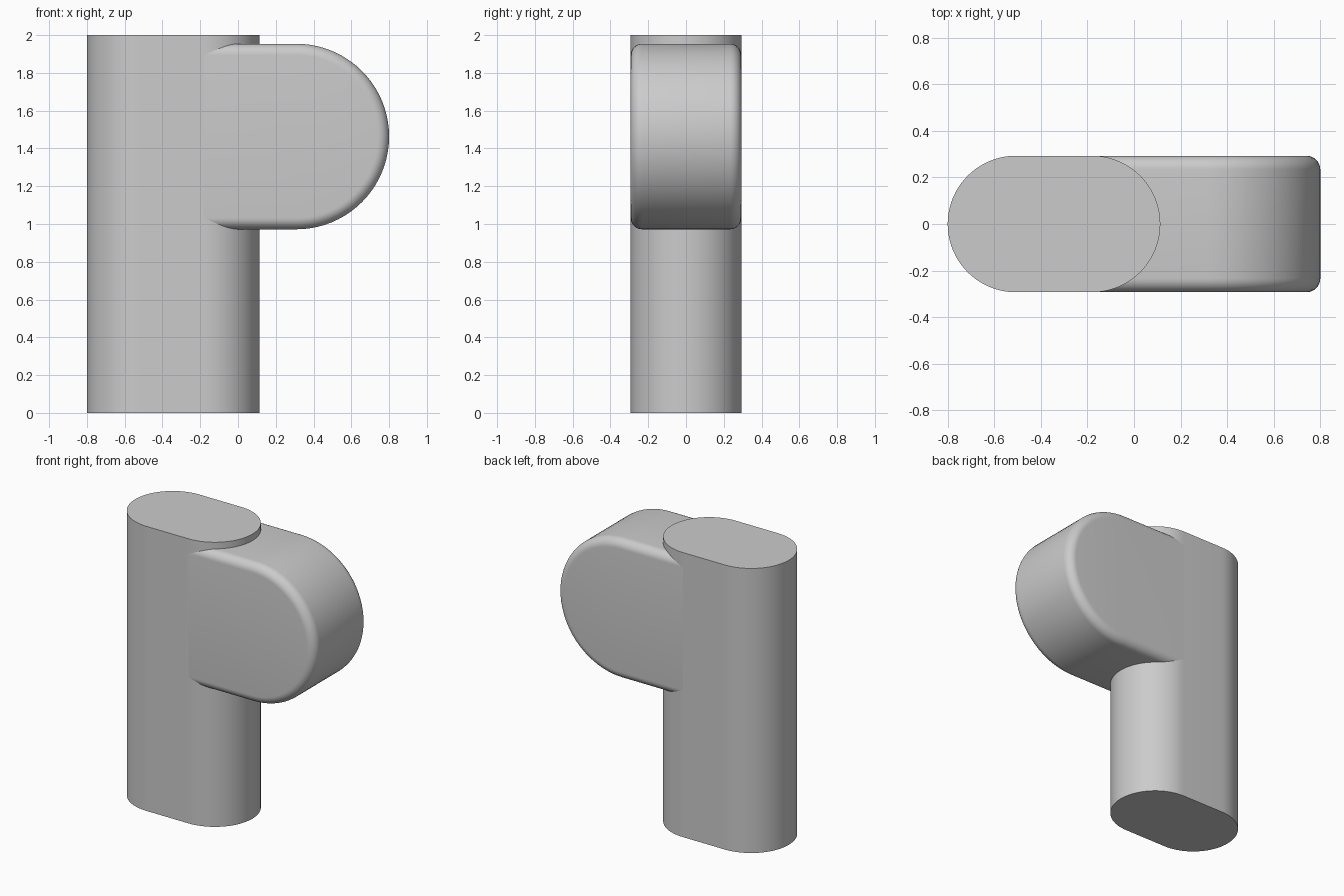
import bpy, bmesh
from math import sin, cos, pi, radians

cube = bpy.data.objects.get("Cube")
if cube:
    bpy.data.objects.remove(cube, do_unlink=True)

grey = bpy.data.materials.new("plain grey")
grey.use_nodes = True
colour = (0.6, 0.6, 0.6, 1)
grey.diffuse_color = colour
grey.node_tree.nodes["Principled BSDF"].inputs["Base Color"].default_value = colour

R = 0.293                        # half depth shared by both parts


def arc(cx, cy, r, start, steps=40):
    """Half circle running counter-clockwise from the start angle."""
    return [(cx + r * cos(start + pi * i / steps), cy + r * sin(start + pi * i / steps))
            for i in range(steps + 1)]


def prism(name, points, direction):
    """Extrude a closed outline of 3D points along a direction."""
    bm = bmesh.new()
    face = bm.faces.new([bm.verts.new(p) for p in points])
    out = bmesh.ops.extrude_face_region(bm, geom=[face])
    verts = [g for g in out["geom"] if isinstance(g, bmesh.types.BMVert)]
    bmesh.ops.translate(bm, verts=verts, vec=direction)
    bmesh.ops.recalc_face_normals(bm, faces=bm.faces)
    mesh = bpy.data.meshes.new(name)
    bm.to_mesh(mesh)
    bm.free()
    mesh.materials.append(grey)
    obj = bpy.data.objects.new(name, mesh)
    bpy.context.collection.objects.link(obj)
    return obj


def smooth(obj):
    bpy.ops.object.select_all(action="DESELECT")
    obj.select_set(True)
    bpy.context.view_layer.objects.active = obj
    bpy.ops.object.shade_smooth_by_angle(angle=radians(35))


# Upright post with a stadium footprint
left, right = -0.80 + R, 0.113 - R
outline = arc(right, 0, R, -pi / 2) + arc(left, 0, R, pi / 2)
post = prism("post", [(x, y, 0) for x, y in outline], (0, 0, 2))
smooth(post)

# Round-ended head, starting where the post begins to curve away
r = 0.491
cx, cz = 0.80 - r, 1.463
outline = arc(cx, cz, r, -pi / 2) + [(right, cz + r), (right, cz - r)]
head = prism("head", [(x, -R, z) for x, z in outline], (0, 2 * R, 0))

# Round only the rim edges that run along the front and back faces
bm = bmesh.new()
bm.from_mesh(head.data)
rims = [e for e in bm.edges
        if abs(e.verts[0].co.y - e.verts[1].co.y) < 0.01
        and max(v.co.x for v in e.verts) > right + 0.01]
bmesh.ops.bevel(bm, geom=rims, offset=0.06, offset_type="OFFSET",
                segments=8, profile=0.5, affect="EDGES")
bm.to_mesh(head.data)
bm.free()
smooth(head)
